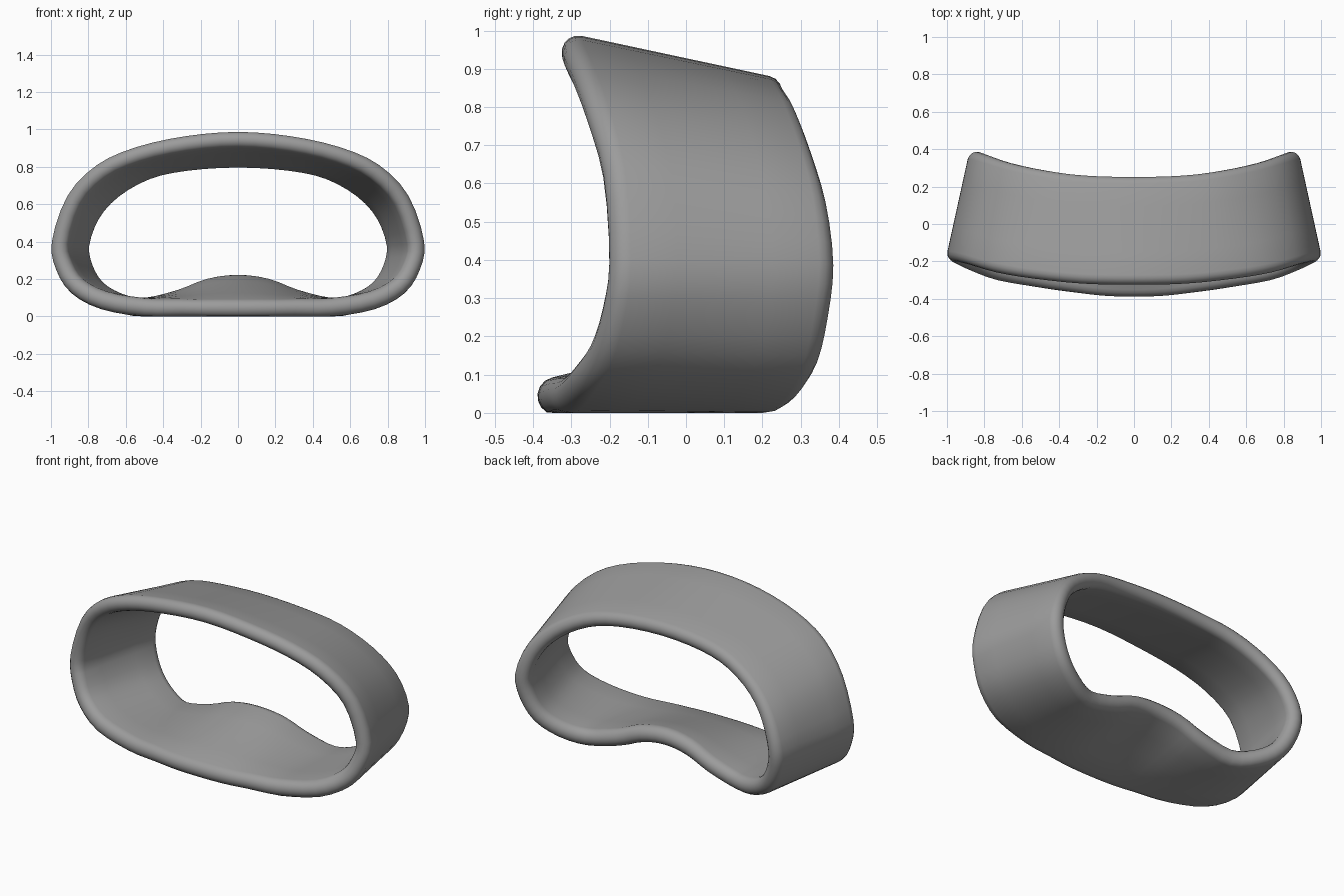
import bpy, bmesh, math
from mathutils import Vector

if "Cube" in bpy.data.objects:
    bpy.data.objects.remove(bpy.data.objects["Cube"])

# Right half of the front and back edges, from top centre to bottom centre
FRONT = [(0, -.315, .995), (.28, -.31, .972), (.55, -.283, .912), (.76, -.248, .817),
         (.92, -.205, .65), (1.005, -.19, .4), (.982, -.208, .25), (.9, -.245, .125),
         (.74, -.3, .04), (.5, -.34, -.002), (.3, -.362, -.008), (.15, -.373, -.014), (0, -.375, -.016)]
BACK = [(0, .26, .872), (.28, .268, .855), (.49, .295, .81), (.68, .335, .705),
        (.81, .375, .565), (.877, .395, .39), (.857, .38, .24), (.78, .35, .11),
        (.65, .3, .028), (.5, .25, 0), (.3, .24, .05), (.15, .235, .115), (0, .23, .137)]
SUB = 3     # smooth steps between profile points
CAP = 8     # segments round each rim


def closed_loop(half):
    """Mirror a half outline and smooth it with a Catmull-Rom spline."""
    pts = [Vector(p) for p in half]
    pts += [Vector((-p.x, p.y, p.z)) for p in reversed(pts[1:-1])]
    n, out = len(pts), []
    for i in range(n):
        a, b, c, d = (pts[(i + k) % n] for k in (-1, 0, 1, 2))
        for s in range(SUB):
            t = s / SUB
            out.append(0.5 * (2 * b + (c - a) * t + (2 * a - 5 * b + 4 * c - d) * t * t
                              + (3 * b - a - 3 * c + d) * t ** 3))
    return out


front, back = closed_loop(FRONT), closed_loop(BACK)
n = len(front)
bm = bmesh.new()
rings = []
for i in range(n):
    f, b = front[i], back[i]
    d = (b - f).normalized()
    tan = (front[(i + 1) % n] - front[i - 1]) + (back[(i + 1) % n] - back[i - 1])
    inward = d.cross(tan).normalized()
    r = 0.05 - 0.007 * (f.z + b.z) / 2
    cf, cb = f + (d + inward) * r, b + (inward - d) * r
    # Capsule section: round front rim, inner wall, round back rim, outer wall
    sec = []
    for k in range(CAP + 1):
        a = math.pi * k / CAP
        sec.append(cf - inward * r * math.cos(a) - d * r * math.sin(a))
    sec += [(cf.lerp(cb, t) + inward * r) for t in (.25, .5, .75)]
    for k in range(CAP + 1):
        a = math.pi * k / CAP
        sec.append(cb + inward * r * math.cos(a) + d * r * math.sin(a))
    sec += [(cb.lerp(cf, t) - inward * r) for t in (.25, .5, .75)]
    for p in sec:
        p.z = max(p.z, 0)
    rings.append([bm.verts.new(p) for p in sec])

# Skin the sections into a closed band
m = len(rings[0])
for i in range(n):
    p, q = rings[i], rings[(i + 1) % n]
    for j in range(m):
        k = (j + 1) % m
        bm.faces.new((p[j], p[k], q[k], q[j]))
bmesh.ops.recalc_face_normals(bm, faces=bm.faces)
for face in bm.faces:
    face.smooth = True

mesh = bpy.data.meshes.new("goggle_band")
bm.to_mesh(mesh)
bm.free()
band = bpy.data.objects.new("goggle_band", mesh)
bpy.context.collection.objects.link(band)

# Dark grey rubber
rubber = bpy.data.materials.new("dark_grey")
rubber.diffuse_color = (.33, .33, .33, 1)
rubber.use_nodes = True
rubber.node_tree.nodes["Principled BSDF"].inputs["Base Color"].default_value = rubber.diffuse_color
mesh.materials.append(rubber)
